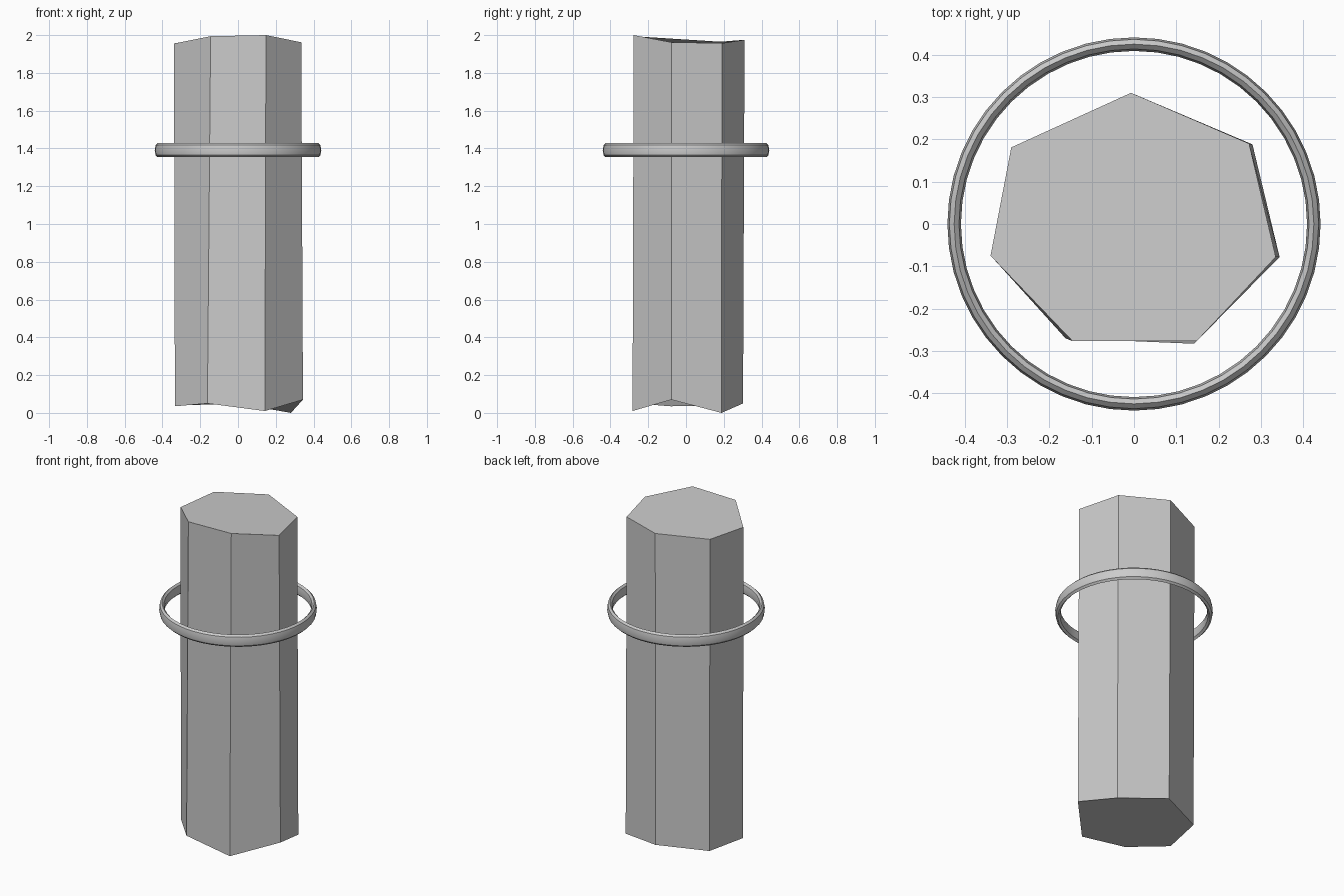
import bpy, bmesh

if "Cube" in bpy.data.objects:
    bpy.data.objects.remove(bpy.data.objects["Cube"])

# Seven-sided column with uneven, hand-cut ends (counter-clockwise from the back)
top = [(-0.007, 0.31, 1.975), (-0.29, 0.181, 1.965), (-0.339, -0.075, 1.955),
       (-0.145, -0.277, 1.994), (0.148, -0.277, 2.0), (0.335, -0.078, 1.962),
       (0.272, 0.19, 1.957)]
bottom = [(-0.003, 0.302, 0.05), (-0.285, 0.178, 0.04), (-0.334, -0.08, 0.035),
          (-0.162, -0.27, 0.05), (0.142, -0.283, 0.01), (0.344, -0.078, 0.07),
          (0.28, 0.188, 0.0)]
bm = bmesh.new()
t = [bm.verts.new(p) for p in top]
b = [bm.verts.new(p) for p in bottom]
bm.faces.new(t)
bm.faces.new(b[::-1])
for i in range(7):
    j = (i + 1) % 7
    bm.faces.new((b[i], b[j], t[j], t[i]))
mesh = bpy.data.meshes.new("column")
bm.to_mesh(mesh)
bm.free()
bpy.context.collection.objects.link(bpy.data.objects.new("column", mesh))

# Floating ring: a thin torus stretched vertically into a band
bpy.ops.mesh.primitive_torus_add(major_segments=48, minor_segments=8,
                                 major_radius=0.425, minor_radius=0.016,
                                 location=(0, 0, 1.391))
ring = bpy.context.object
ring.name = "ring"
ring.scale.z = 2.35
bpy.ops.object.transform_apply(location=False, rotation=False, scale=True)
bpy.ops.object.shade_smooth_by_angle()
